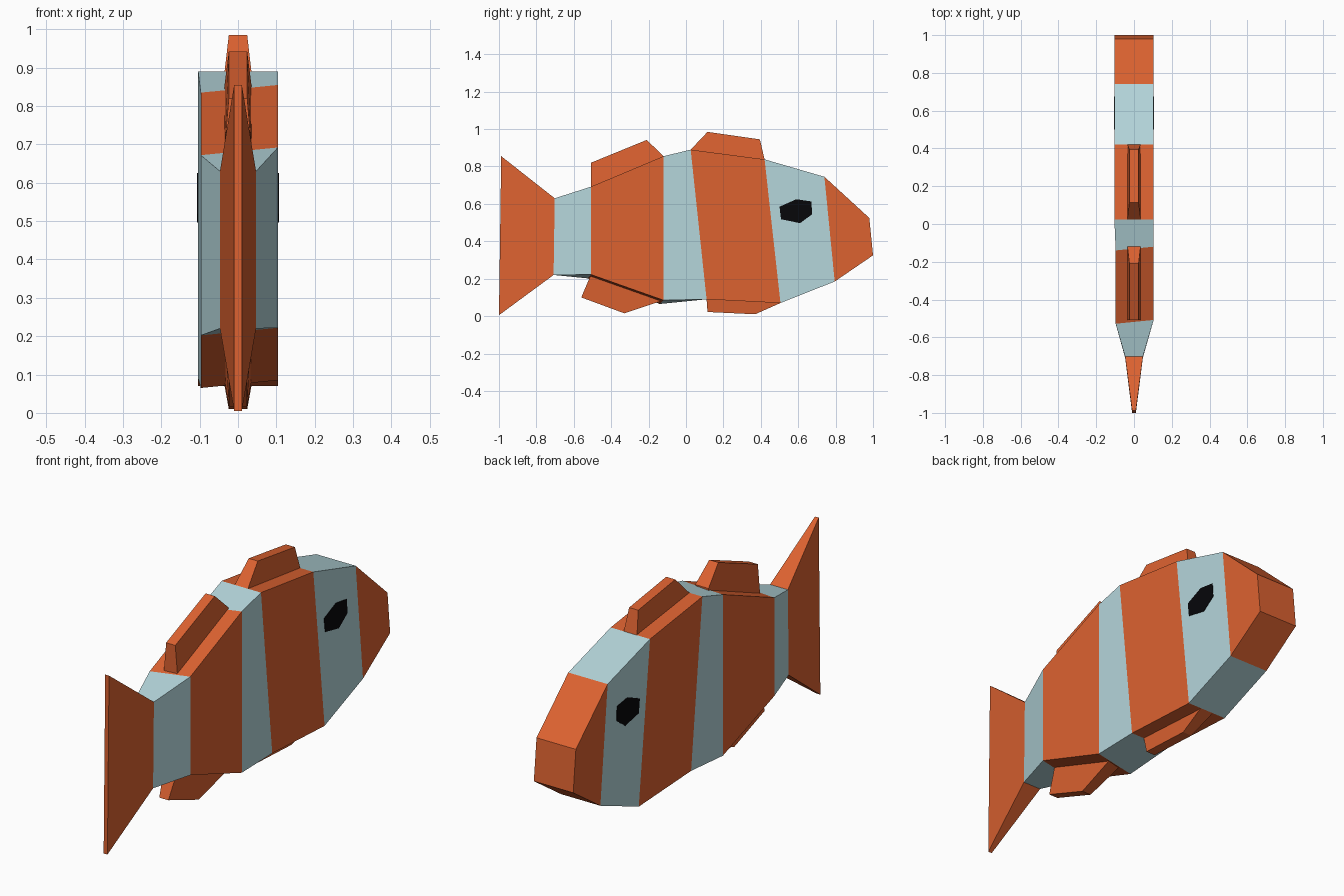
import bpy, bmesh

if "Cube" in bpy.data.objects:
    bpy.data.objects.remove(bpy.data.objects["Cube"])


def material(name, rgb):
    m = bpy.data.materials.new(name)
    m.diffuse_color = (*rgb, 1)
    m.use_nodes = True
    m.node_tree.nodes["Principled BSDF"].inputs["Base Color"].default_value = m.diffuse_color
    return m


ORANGE = material("orange", (0.72, 0.122, 0.03))
PALE = material("pale blue", (0.46, 0.67, 0.71))
BLACK = material("black", (0.002, 0.002, 0.003))


def loft(name, rings, mats, band_mat=lambda i: 0):
    """Skin a list of equal-length rings and cap both ends."""
    bm = bmesh.new()
    vs = [[bm.verts.new(p) for p in r] for r in rings]
    n = len(rings[0])
    for i in range(len(vs) - 1):
        for j in range(n):
            k = (j + 1) % n
            f = bm.faces.new((vs[i][j], vs[i][k], vs[i + 1][k], vs[i + 1][j]))
            f.material_index = band_mat(i)
    bm.faces.new(vs[0])
    bm.faces.new(vs[-1]).material_index = band_mat(len(vs) - 2)
    bmesh.ops.recalc_face_normals(bm, faces=bm.faces)
    me = bpy.data.meshes.new(name)
    bm.to_mesh(me)
    bm.free()
    for m in mats:
        me.materials.append(m)
    ob = bpy.data.objects.new(name, me)
    bpy.context.collection.objects.link(ob)
    return ob


# Body and tail: top y, top z, bottom y, bottom z, half width, left-side skew
stations = [
    (0.98, 0.525, 1.00, 0.325, 0.104, 0),
    (0.74, 0.745, 0.795, 0.185, 0.104, 0),
    (0.42, 0.838, 0.505, 0.07, 0.104, 0),
    (0.025, 0.89, 0.11, 0.09, 0.104, 0),
    (-0.12, 0.855, -0.12, 0.085, 0.104, 0.02),
    (-0.508, 0.692, -0.508, 0.222, 0.104, 0.02),
    (-0.702, 0.63, -0.708, 0.22, 0.047, 0),
    (-0.988, 0.855, -1.00, 0.005, 0.01, 0),
]
rings = []
for ty, tz, by, bz, w, s in stations:
    lw = w - s * 0.35
    rings.append([(w, ty, tz), (w, by, bz),
                  (-lw, by - s, bz - s), (-lw, ty - s, tz - s)])
loft("striped_body", rings, [ORANGE, PALE], lambda i: i % 2)


# Fins: base and tip edges, wider at the base, base sunk into the body
def fin(name, base, tip, sink):
    ring = [base[0], tip[0], tip[1], base[1]]
    rows = []
    for (y, z), w in zip(ring, (0.035, 0.024, 0.024, 0.035)):
        rows.append((y, z, w))
    # sunk base points
    rows = [(base[0][0], base[0][1] + sink, 0.035)] + rows
    rows.append((base[1][0], base[1][1] + sink, 0.035))
    loft(name, [[(s * w, y, z) for y, z, w in rows] for s in (-1, 1)], [ORANGE])


fin("front_dorsal_fin", [(0.025, 0.89), (0.42, 0.838)],
    [(0.115, 0.985), (0.395, 0.945)], -0.025)
fin("rear_dorsal_fin", [(-0.508, 0.692), (-0.12, 0.855)],
    [(-0.508, 0.82), (-0.21, 0.942)], -0.025)
fin("rear_belly_fin", [(-0.508, 0.222), (-0.12, 0.085)],
    [(-0.56, 0.10), (-0.33, 0.015)], 0.025)
fin("front_belly_fin", [(0.11, 0.09), (0.505, 0.07)],
    [(0.115, 0.022), (0.37, 0.01)], 0.025)

# Eyes: thin six-sided plates on each flank
eye = [(0.50, 0.585), (0.59, 0.625), (0.67, 0.613),
       (0.675, 0.545), (0.61, 0.497), (0.508, 0.518)]
for side, name in ((1, "right_eye"), (-1, "left_eye")):
    loft(name, [[(side * x, y, z) for y, z in eye] for x in (0.1, 0.1065)], [BLACK])
